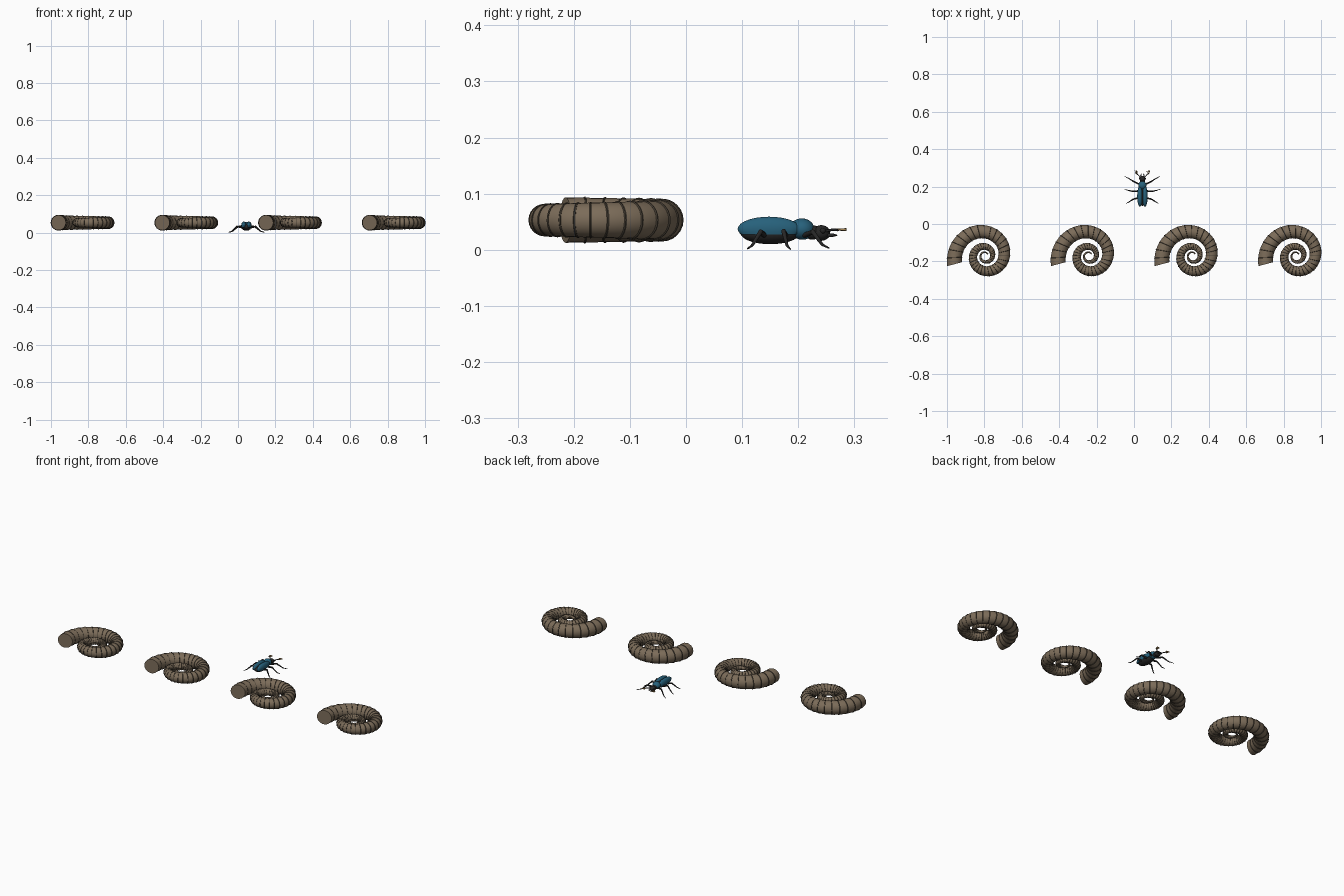
import bpy, bmesh, math
from mathutils import Vector, Matrix

if "Cube" in bpy.data.objects:
    bpy.data.objects.remove(bpy.data.objects["Cube"])


def material(name, rgb):
    m = bpy.data.materials.new(name)
    m.diffuse_color = (*rgb, 1)
    m.use_nodes = True
    m.node_tree.nodes["Principled BSDF"].inputs["Base Color"].default_value = m.diffuse_color
    return m


SHELL = material("shell_brown", (0.2, 0.15, 0.1))
RIB = material("rib_dark", (0.06, 0.048, 0.034))
BLUE = material("beetle_blue", (0.02, 0.12, 0.2))
BLACK = material("beetle_black", (0.02, 0.02, 0.02))
TAN = material("antenna_tan", (0.4, 0.25, 0.1))


def finish(name, bm, mat, angle=50):
    bmesh.ops.recalc_face_normals(bm, faces=bm.faces[:])
    me = bpy.data.meshes.new(name)
    bm.to_mesh(me)
    bm.free()
    me.materials.append(mat)
    ob = bpy.data.objects.new(name, me)
    bpy.context.collection.objects.link(ob)
    bpy.ops.object.select_all(action='DESELECT')
    ob.select_set(True)
    bpy.context.view_layer.objects.active = ob
    bpy.ops.object.shade_smooth_by_angle(angle=math.radians(angle))
    return ob


def loft(bm, rings, closed=False):
    """Skin a list of vertex rings, with end caps unless closed."""
    n = len(rings[0])
    for i in range(len(rings) if closed else len(rings) - 1):
        a, b = rings[i], rings[(i + 1) % len(rings)]
        for k in range(n):
            bm.faces.new((a[k], a[(k + 1) % n], b[(k + 1) % n], b[k]))
    if not closed:
        bm.faces.new(rings[0])
        bm.faces.new(rings[-1])


# Coiled shell: log spiral centre line with a slowly tapering tube
TURNS, Z = 2.45, 0.053
START = math.radians(195)


def spiral(q):
    """q = quarter turns inward from the mouth."""
    a = START - q * math.pi / 2
    r = 0.169 * 1.262 ** -q
    rad = Vector((math.cos(a), math.sin(a), 0))
    tube = max(0.0405 - 0.0044 * q, 0.2 * r)
    return rad * r + Vector((0, 0, Z)), rad, min(tube, 0.36 * r)


def circle(bm, q, scale, extra, n):
    c, rad, t = spiral(q)
    s = t * scale + extra
    return [bm.verts.new(c + rad * (s * math.cos(k * math.tau / n)) + Vector((0, 0, s * math.sin(k * math.tau / n))))
            for k in range(n)]


def coil():
    bm = bmesh.new()
    steps = 150
    loft(bm, [circle(bm, 4 * TURNS * i / steps, 1, 0, 24) for i in range(steps + 1)])
    return finish("shell_coil", bm, SHELL)


def ribs():
    bm = bmesh.new()
    q = 0.13
    while q < 4 * TURNS - 0.2:
        c, rad, t = spiral(q)
        w = 0.0022 * (t / 0.04) ** 0.6
        dq = w / (c - Vector((0, 0, Z))).length / (math.pi / 2)
        loft(bm, [circle(bm, q + dq * math.cos(a), 1, w * math.sin(a), 24)
                  for a in [k * math.tau / 5 for k in range(5)]], closed=True)
        q += 0.145
    return finish("shell_ribs", bm, RIB)


parts = [coil(), ribs()]
for i in range(4):
    loc = (-0.796 + 0.5545 * i, -0.171, 0)
    for p in parts:
        ob = p if i == 0 else p.copy()
        if i:
            bpy.context.collection.objects.link(ob)
            ob.name = f"{p.name}_{i + 1}"
        ob.location = loc

# Beetle
BX = 0.045


def ellipsoid(name, c, s, mat, tilt=0, floor=None):
    bm = bmesh.new()
    bmesh.ops.create_uvsphere(bm, u_segments=24, v_segments=14, radius=1)
    bmesh.ops.transform(bm, verts=bm.verts, matrix=Matrix.Translation((c[0] + BX, c[1], c[2]))
                        @ Matrix.Rotation(tilt, 4, 'X') @ Matrix.Diagonal((*s, 1)))
    if floor is not None:
        for v in bm.verts:
            v.co.z = max(v.co.z, floor)
    return finish(name, bm, mat)


def limb(name, pts, radii, mat):
    """Tapered tube through points, round joints."""
    bm = bmesh.new()
    pts = [Vector((p[0] + BX, p[1], p[2])) for p in pts]
    for i in range(len(pts) - 1):
        d = pts[i + 1] - pts[i]
        m = Matrix.Translation((pts[i] + pts[i + 1]) / 2) @ d.to_track_quat('Z', 'Y').to_matrix().to_4x4()
        bmesh.ops.create_cone(bm, cap_ends=True, segments=10, radius1=radii[i], radius2=radii[i + 1],
                              depth=d.length, matrix=m)
    for p, r in list(zip(pts, radii))[1:-1]:
        bmesh.ops.create_uvsphere(bm, u_segments=10, v_segments=6, radius=r, matrix=Matrix.Translation(p))
    return finish(name, bm, mat)


ellipsoid("abdomen", (0, 0.15, 0.03), (0.026, 0.053, 0.02), BLACK)
ellipsoid("pronotum", (0, 0.207, 0.037), (0.022, 0.022, 0.019), BLUE, -0.1)
ellipsoid("neck", (0, 0.225, 0.031), (0.014, 0.014, 0.013), BLACK)
ellipsoid("head", (0, 0.241, 0.03), (0.016, 0.016, 0.014), BLACK)

# leg points: hip, knee, ankle, toe
LEGS = {
    "front": ((0.015, 0.212, 0.026), (0.045, 0.226, 0.032), (0.072, 0.243, 0.009), (0.095, 0.255, 0.003)),
    "middle": ((0.019, 0.177, 0.026), (0.05, 0.174, 0.033), (0.077, 0.18, 0.008), (0.095, 0.186, 0.001)),
    "rear": ((0.019, 0.14, 0.026), (0.048, 0.133, 0.032), (0.072, 0.118, 0.008), (0.086, 0.11, 0.002)),
}
for side, s in (("left", -1), ("right", 1)):
    ellipsoid(f"wing_case_{side}", (s * 0.0135, 0.148, 0.037), (0.0145, 0.056, 0.022), BLUE, 0, 0.027)
    ellipsoid(f"eye_{side}", (s * 0.014, 0.244, 0.034), (0.005, 0.005, 0.005), BLACK)
    mir = lambda pts: [(s * x, y, z) for x, y, z in pts]
    for n, pts in LEGS.items():
        limb(f"{n}_leg_{side}", mir(pts), (0.005, 0.0042, 0.0025, 0.0012), BLACK)
    limb(f"mandible_{side}", mir([(0.006, 0.25, 0.026), (0.009, 0.262, 0.026), (0.003, 0.269, 0.026)]),
         (0.004, 0.003, 0.001), BLACK)
    limb(f"antenna_{side}", mir([(0.01, 0.248, 0.033), (0.022, 0.262, 0.036), (0.036, 0.271, 0.035)]),
         (0.0022, 0.0022, 0.002), BLACK)
    for k in range(3):
        limb(f"antenna_tip_{side}_{k + 1}", mir([(0.026 + 0.005 * k, 0.265 + 0.003 * k, 0.036),
             (0.025 + 0.007 * k, 0.284 + 0.001 * k, 0.036)]), (0.0015, 0.0025), TAN)
